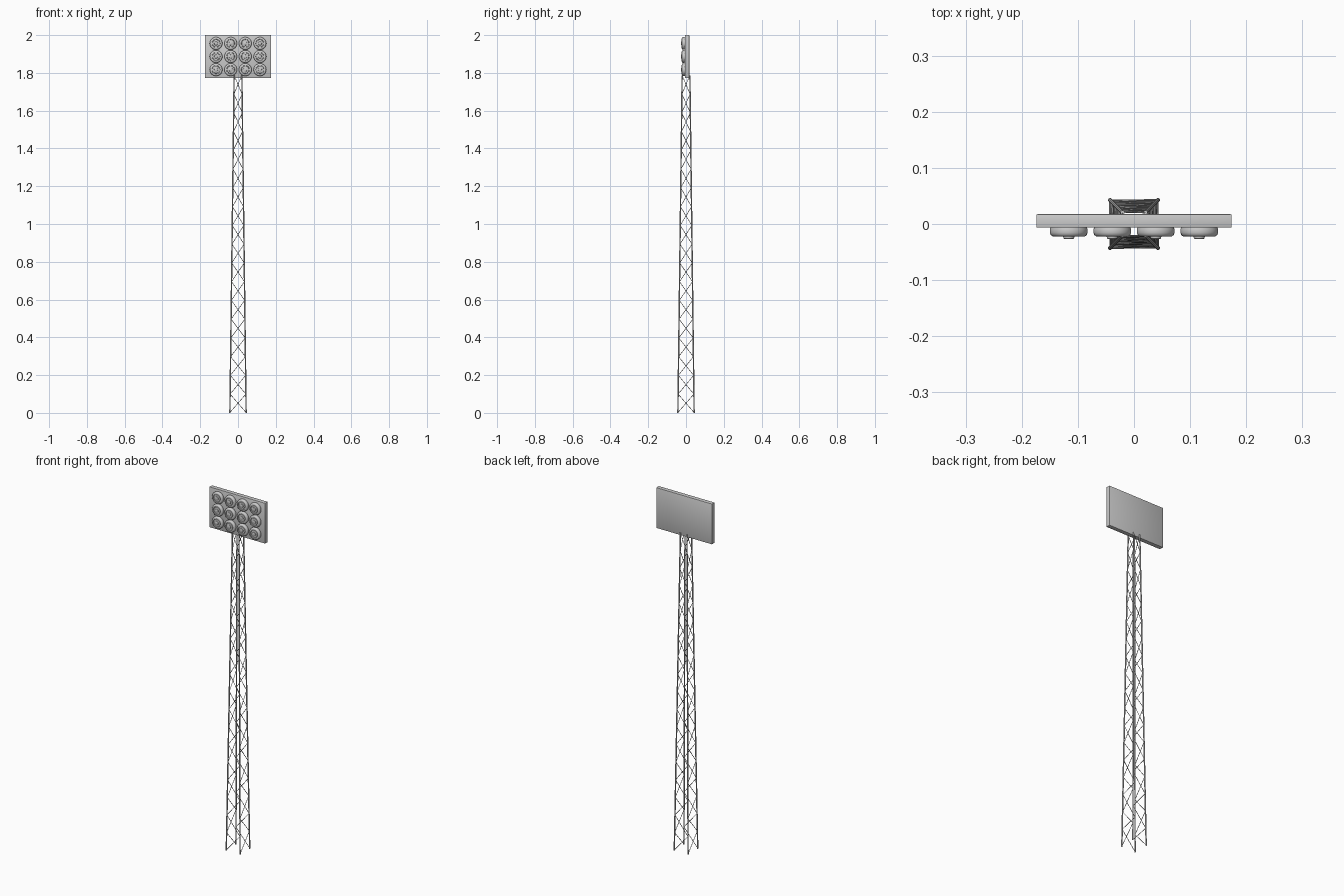
import bpy, bmesh, math
from mathutils import Vector, Matrix

if "Cube" in bpy.data.objects:
    bpy.data.objects.remove(bpy.data.objects["Cube"])


def finish(bm, name):
    bmesh.ops.recalc_face_normals(bm, faces=bm.faces)
    me = bpy.data.meshes.new(name)
    bm.to_mesh(me)
    bm.free()
    ob = bpy.data.objects.new(name, me)
    bpy.context.collection.objects.link(ob)
    bpy.ops.object.select_all(action='DESELECT')
    ob.select_set(True)
    bpy.context.view_layer.objects.active = ob
    bpy.ops.object.shade_smooth_by_angle(angle=math.radians(35))
    return ob


def rod(bm, a, b, r, sides):
    d = b - a
    m = Matrix.Translation((a + b) / 2) @ d.to_track_quat('Z', 'Y').to_matrix().to_4x4()
    bmesh.ops.create_cone(bm, cap_ends=True, segments=sides, radius1=r, radius2=r,
                          depth=d.length, matrix=m)


TOP, BAYS = 1.787, 18
CORNERS = [(-1, -1), (1, -1), (1, 1), (-1, 1)]


def node(corner, z):
    w = 0.043 + (0.0205 - 0.043) * z / TOP
    return Vector((corner[0] * w, corner[1] * w, z))


# Four tapering tower legs
bm = bmesh.new()
for c in CORNERS:
    rod(bm, node(c, 0), node(c, TOP), 0.0036, 10)
finish(bm, "tower_legs")

# One zigzag brace per side, mirrored between opposite sides
bm = bmesh.new()
for i in range(BAYS):
    z0, z1 = max(TOP * i / BAYS, 0.002), TOP * (i + 1) / BAYS
    for k in range(4):
        a, b = CORNERS[k], CORNERS[(k + 1) % 4]
        if i % 2:
            a, b = b, a
        rod(bm, node(a, z0), node(b, z1), 0.0015, 8)
finish(bm, "tower_bracing")

# Lamp panel with softened edges
FRONT, BACK, LOW, HIGH = -0.0065, 0.0175, 1.772, 2.0
bm = bmesh.new()
bmesh.ops.create_cube(bm, size=1, matrix=Matrix.Translation((0, (FRONT + BACK) / 2, (LOW + HIGH) / 2))
                      @ Matrix.Diagonal((0.348, BACK - FRONT, HIGH - LOW, 1)))
bmesh.ops.bevel(bm, geom=bm.edges[:], offset=0.002, segments=2, profile=0.5, affect='EDGES')
finish(bm, "lamp_panel")

# Floodlights: rounded rim, narrow groove, flat lens and raised bulb, as (radius, depth)
PROFILE = [(0.032, -0.002), (0.0335, 0.003), (0.0335, 0.009), (0.032, 0.013),
           (0.029, 0.0155), (0.026, 0.016), (0.0225, 0.016), (0.0215, 0.0115),
           (0.0195, 0.0115), (0.0185, 0.0145), (0.010, 0.0155), (0.0095, 0.019), (0.008, 0.02),
           (0.0, 0.02)]


def lamp(name, x, z):
    bm = bmesh.new()
    vs = [bm.verts.new((r, -d, 0)) for r, d in PROFILE]
    es = [bm.edges.new(p) for p in zip(vs, vs[1:])]
    bmesh.ops.spin(bm, geom=vs + es, cent=(0, 0, 0), axis=(0, 1, 0),
                   angle=2 * math.pi, steps=32, use_merge=True)
    bmesh.ops.remove_doubles(bm, verts=bm.verts, dist=1e-5)
    bmesh.ops.holes_fill(bm, edges=[e for e in bm.edges if e.is_boundary], sides=0)
    finish(bm, name).location = (x, FRONT, z)


for row in range(3):
    for col in range(4):
        lamp(f"floodlight_{row + 1}_{col + 1}", (col - 1.5) * 0.0775, 1.817 + row * 0.0695)
